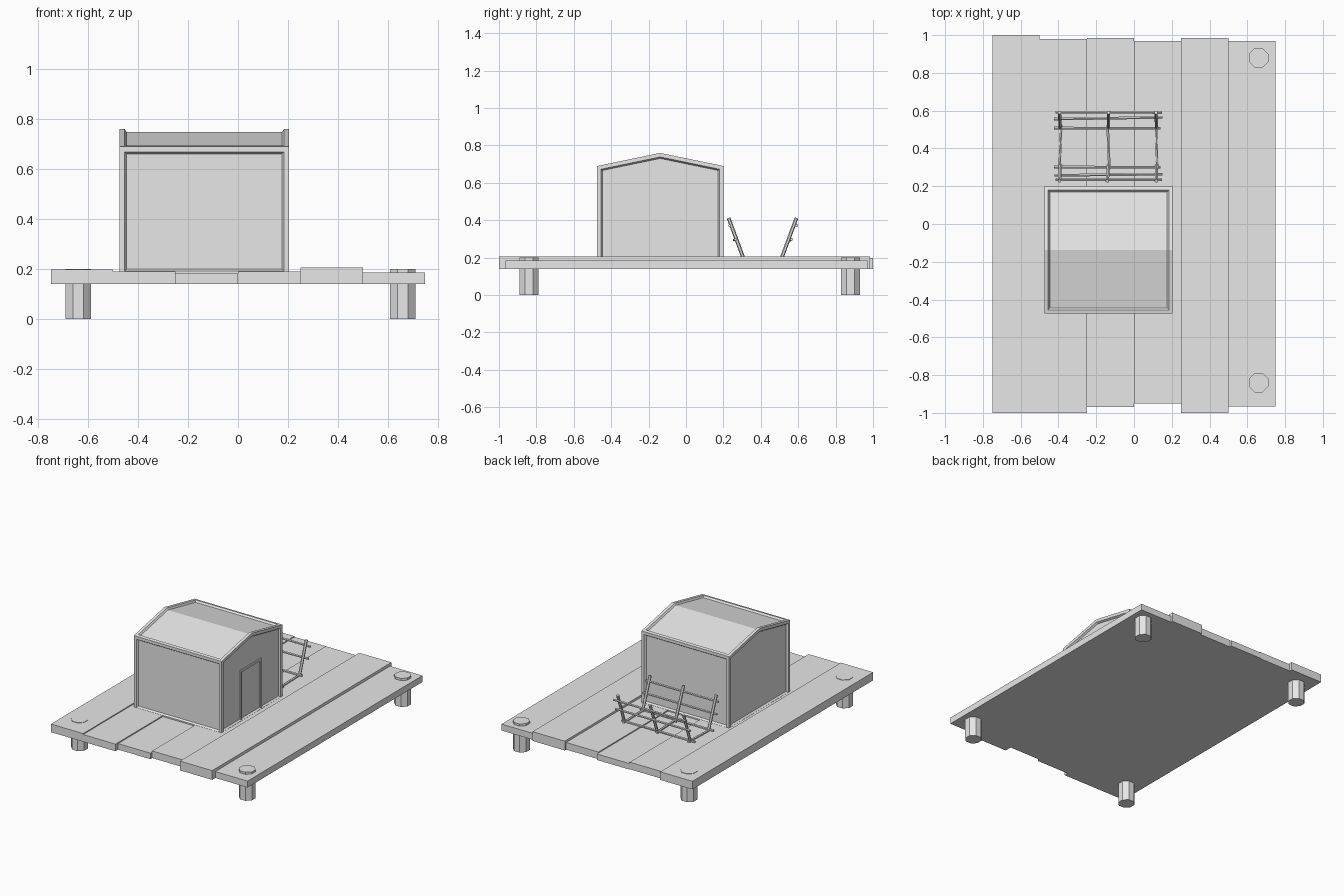
import bpy, bmesh, math, random
from mathutils import Vector

random.seed(4)
cube = bpy.data.objects.get("Cube")
if cube:
    bpy.data.objects.remove(cube, do_unlink=True)

grey = bpy.data.materials.new("plain_grey")
grey.use_nodes = True
grey.diffuse_color = (0.8, 0.8, 0.8, 1)
grey.node_tree.nodes["Principled BSDF"].inputs["Base Color"].default_value = (0.8, 0.8, 0.8, 1)


def finish(name, bm):
    bmesh.ops.recalc_face_normals(bm, faces=bm.faces)
    mesh = bpy.data.meshes.new(name)
    bm.to_mesh(mesh)
    bm.free()
    mesh.materials.append(grey)
    obj = bpy.data.objects.new(name, mesh)
    bpy.context.collection.objects.link(obj)
    return obj


def box(name, low, high):
    bm = bmesh.new()
    bmesh.ops.create_cube(bm, size=1)
    low, high = Vector(low), Vector(high)
    for v in bm.verts:
        v.co = (low + high) / 2 + v.co * (high - low)
    return finish(name, bm)


def rod(name, start, end, width=0.016, sides=6):
    start, end = Vector(start), Vector(end)
    bm = bmesh.new()
    bmesh.ops.create_cone(bm, cap_ends=True, segments=sides, radius1=width / 2,
                          radius2=width / 2, depth=(end - start).length)
    obj = finish(name, bm)
    obj.location = (start + end) / 2
    obj.rotation_euler = (end - start).to_track_quat("Z", "Y").to_euler()
    return obj


# Deck planks with uneven ends and heights: front end, back end, top
planks = [(-1, 1, 0.197), (-1, 0.98, 0.19), (-0.97, 0.985, 0.182),
          (-0.95, 0.97, 0.19), (-1, 0.985, 0.205), (-0.965, 0.97, 0.185)]
for i, (front, back, top) in enumerate(planks):
    x = -0.75 + i * 0.25
    box(f"deck_plank_{i + 1}", (x, front, 0.14), (x + 0.25, back, top))

# Octagonal support posts
for x in (-0.64, 0.66):
    for y in (-0.84, 0.88):
        bm = bmesh.new()
        bmesh.ops.create_cone(bm, cap_ends=True, segments=8, radius1=0.055,
                              radius2=0.055, depth=0.2)
        post = finish("support_post", bm)
        post.location = (x, y, 0.1)
        post.rotation_euler.z = math.pi / 8

# Hut: gabled prism with framed, recessed walls and roof
bm = bmesh.new()
profile = [(-0.475, 0.17), (0.2, 0.17), (0.2, 0.69), (-0.138, 0.76), (-0.475, 0.69)]
gable = bm.faces.new([bm.verts.new((-0.475, y, z)) for y, z in profile])
ext = bmesh.ops.extrude_face_region(bm, geom=[gable], use_keep_orig=True)
bmesh.ops.translate(bm, vec=(0.68, 0, 0),
                    verts=[g for g in ext["geom"] if isinstance(g, bmesh.types.BMVert)])
bmesh.ops.recalc_face_normals(bm, faces=bm.faces)
bm.normal_update()
walls = [f for f in bm.faces if abs(f.normal.z) < 0.1]
roof = [f for f in bm.faces if f.normal.z > 0.5]
for width, depth in ((0.021, 0), (0.008, -0.012)):
    bmesh.ops.inset_individual(bm, faces=walls, thickness=width, depth=depth,
                               use_even_offset=True)
    bmesh.ops.inset_region(bm, faces=roof, thickness=width, depth=depth,
                           use_even_offset=True, use_boundary=True)
finish("hut", bm)

# Door frame on the gable wall
for y in (-0.255, -0.035):
    box("door_jamb", (0.19, y, 0.18), (0.2, y + 0.015, 0.54))
box("door_lintel", (0.19, -0.255, 0.525), (0.2, -0.02, 0.54))

# Rack: two leaning sides, each with three stakes and three rails
stakes = (-0.39, -0.135, 0.12)
for side in (-1, 1):
    def lean(z, out=0.0):
        return 0.409 + side * (0.103 + (z - 0.2) * 0.37 + out)

    for x in stakes:
        dx = random.uniform(-0.008, 0.008)
        rod("rack_stake", (x, lean(0.185), 0.185), (x + dx, lean(0.412), 0.412), 0.02)
    for z in (0.2, 0.295, 0.37):
        a, b = random.uniform(-0.006, 0.006), random.uniform(-0.006, 0.006)
        out = 0 if z < 0.25 else 0.012
        rod("rack_rail", (-0.42 + a, lean(z, out) + a, z + a / 2),
            (0.145 + b, lean(z, out) + b, z + b / 2))

# Rack floor bars joining both sides
for x in stakes:
    shift = random.uniform(-0.008, 0.008)
    rod("rack_floor_bar", (x - shift, 0.29, 0.195), (x + shift, 0.525, 0.195))
